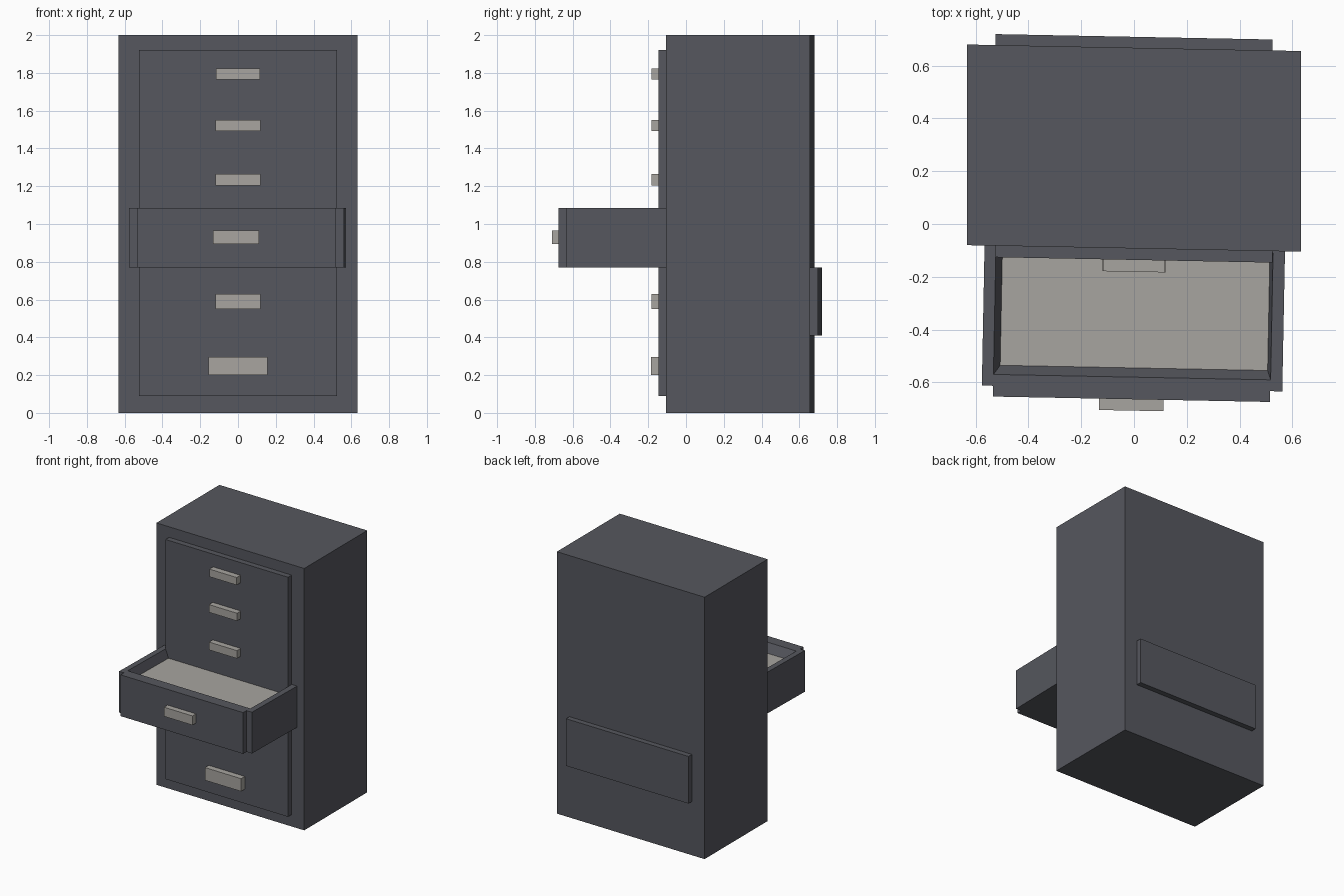
import bpy, bmesh

if "Cube" in bpy.data.objects:
    bpy.data.objects.remove(bpy.data.objects["Cube"])

SKEW = 0.0195  # the whole cabinet is turned very slightly


def material(name, rgb):
    m = bpy.data.materials.new(name)
    m.diffuse_color = (*rgb, 1)
    m.use_nodes = True
    m.node_tree.nodes["Principled BSDF"].inputs["Base Color"].default_value = m.diffuse_color
    return m


steel = material("dark grey steel", (0.092, 0.095, 0.112))
pale = material("pale warm grey", (0.39, 0.373, 0.348))


def stack(name, loops, mats, side_skew=0.0):
    """Rectangular loops (x0, x1, y0, y1, z) joined in order, both ends capped.
    mats: (main material, last cap material)."""
    bm = bmesh.new()
    rings = []
    for x0, x1, y0, y1, z in loops:
        ring = []
        for x, y in ((x0, y0), (x1, y0), (x1, y1), (x0, y1)):
            ring.append(bm.verts.new((x + side_skew * (y + 0.09), y - SKEW * x, z)))
        rings.append(ring)
    bm.faces.new(rings[0][::-1])
    for a, b in zip(rings, rings[1:]):
        for i in range(4):
            j = (i + 1) % 4
            bm.faces.new((a[i], a[j], b[j], b[i]))
    cap = bm.faces.new(rings[-1])
    cap.material_index = len(mats) - 1
    me = bpy.data.meshes.new(name)
    bm.to_mesh(me)
    bm.free()
    for m in mats:
        me.materials.append(m)
    ob = bpy.data.objects.new(name, me)
    bpy.context.collection.objects.link(ob)
    return ob


def box(name, x0, x1, y0, y1, z0, z1, mat):
    return stack(name, [(x0, x1, y0, y1, z0), (x0, x1, y0, y1, z1)], [mat])


# Cabinet shell with raised front panel and rear plate
box("cabinet_body", -0.633, 0.633, -0.0925, 0.6675, 0, 2, steel)
box("front_panel", -0.525, 0.525, -0.136, -0.08, 0.09, 1.92, steel)
box("rear_plate", -0.525, 0.525, 0.66, 0.709, 0.41, 0.77, steel)

# Open drawer: outer walls, rim, sloped inner walls, pale floor
stack("open_drawer", [
    (-0.566, 0.572, -0.623, -0.09, 0.77),
    (-0.566, 0.572, -0.623, -0.09, 1.085),
    (-0.523, 0.527, -0.58, -0.10, 1.085),
    (-0.498, 0.515, -0.545, -0.10, 1.02),
], [steel, pale], side_skew=SKEW)
box("drawer_front", -0.535, 0.515, -0.664, -0.615, 0.77, 1.085, steel)
box("drawer_handle", -0.132, 0.112, -0.707, -0.66, 0.895, 0.965, pale)

# Handles of the closed drawers: half width, bottom, top
for i, (w, z0, z1) in enumerate([(0.117, 1.765, 1.823), (0.12, 1.492, 1.551),
                                 (0.12, 1.205, 1.265), (0.12, 0.55, 0.63),
                                 (0.155, 0.2, 0.297)]):
    box(f"handle_{i + 1}", -w, w, -0.181, -0.13, z0, z1, pale)
